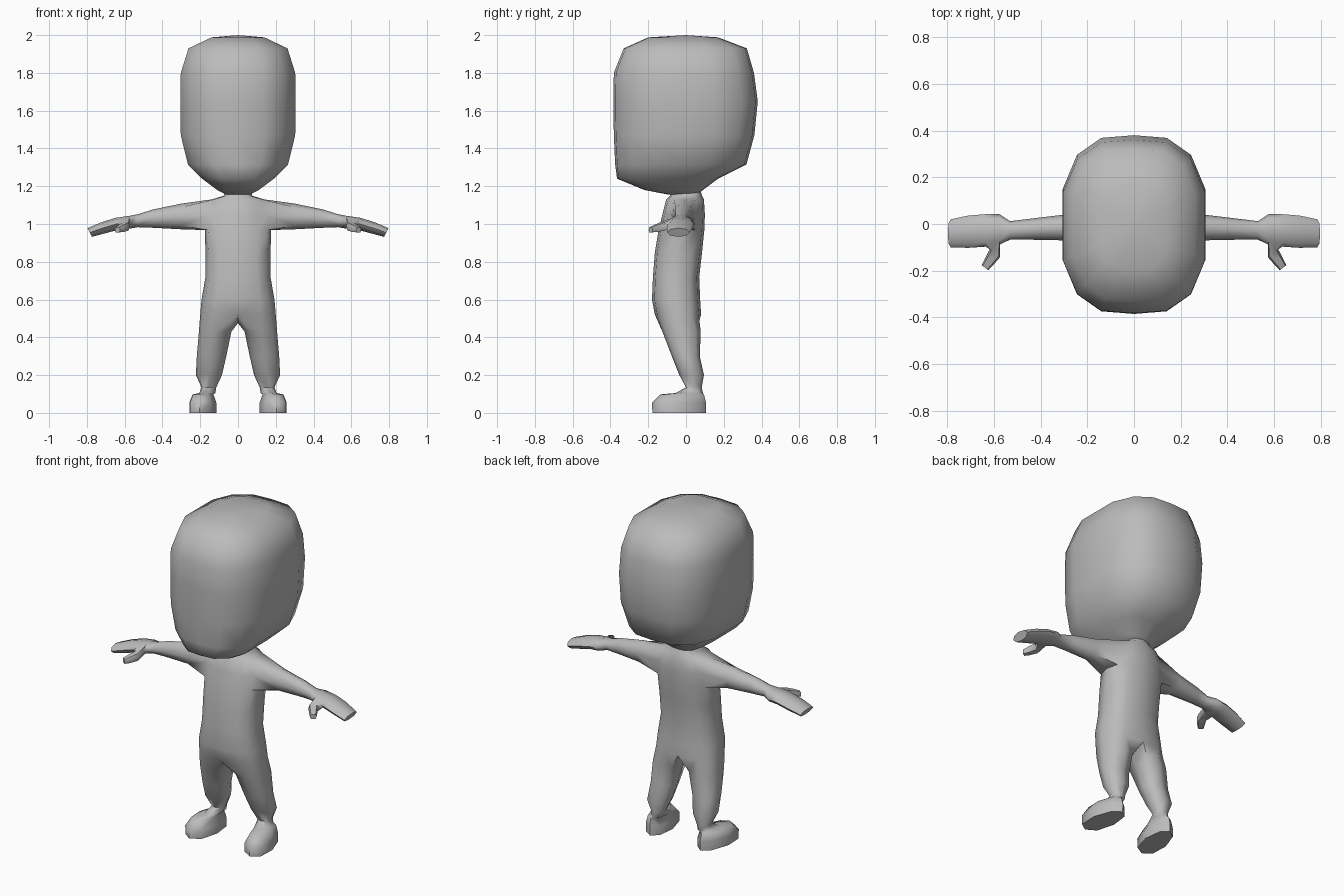
import bpy, bmesh
from math import sin, cos, radians, copysign
from mathutils import Vector

cube = bpy.data.objects.get("Cube")
if cube:
    bpy.data.objects.remove(cube)

grey = bpy.data.materials.new("plain grey")
grey.use_nodes = True
grey.diffuse_color = (0.5, 0.5, 0.5, 1)
grey.node_tree.nodes["Principled BSDF"].inputs["Base Color"].default_value = (0.5, 0.5, 0.5, 1)


def rounded(angle, power):
    """Point on a squared-off unit circle; angle 0 faces the front."""
    s, c = sin(radians(angle)), -cos(radians(angle))
    return copysign(abs(s) ** power, s), copysign(abs(c) ** power, c)


def ring(bm, points):
    return [bm.verts.new(p) for p in points]


def bridge(bm, a, b, closed=True):
    n = len(a)
    return [bm.faces.new((a[i], a[(i + 1) % n], b[(i + 1) % n], b[i]))
            for i in range(n if closed else n - 1)]


def finish(bm, name, mirror=False):
    bmesh.ops.recalc_face_normals(bm, faces=bm.faces)
    mesh = bpy.data.meshes.new(name)
    bm.to_mesh(mesh)
    bm.free()
    mesh.materials.append(grey)
    obj = bpy.data.objects.new(name, mesh)
    bpy.context.collection.objects.link(obj)
    bpy.ops.object.select_all(action='DESELECT')
    obj.select_set(True)
    bpy.context.view_layer.objects.active = obj
    if mirror:
        mod = obj.modifiers.new("mirror", 'MIRROR')
        mod.use_clip = True
        bpy.ops.object.modifier_apply(modifier=mod.name)
    bpy.ops.object.shade_smooth_by_angle(angle=radians(65))


# Head: stacked rounded sections (z, half width, front y, back y)
bm = bmesh.new()
outline = [(0, 1), (.46, .97), (.8, .78), (1, .4)]
outline += [(1, 0)] + [(x, -y) for x, y in reversed(outline)]
outline += [(-x, y) for x, y in reversed(outline[1:-1])]
previous = None
for z, hx, y0, y1 in [(1.155, .06, -.09, .06), (1.18, .11, -.22, .09),
                      (1.24, .19, -.365, .17), (1.315, .265, -.375, .32),
                      (1.47, .303, -.382, .362), (1.65, .305, -.385, .38),
                      (1.8, .303, -.382, .36), (1.93, .262, -.33, .322),
                      (1.988, .14, -.2, .17)]:
    mid, hy = (y0 + y1) / 2, (y1 - y0) / 2
    current = ring(bm, [(hx * x, mid + hy * y, z) for x, y in outline])
    if previous:
        bridge(bm, previous, current)
    else:
        bm.faces.new(current)
    previous = current
top = bm.verts.new((0, 0, 2))
for i, v in enumerate(previous):
    bm.faces.new((v, previous[(i + 1) % len(previous)], top))
finish(bm, "head")

# Torso half: open sections from hip to neck, with a hole at the shoulder
bm = bmesh.new()
torso = []
for z, hx, y0, y1 in [(.52, .2, -.165, .08), (.6, .193, -.18, .075),
                      (.72, .172, -.175, .07), (.85, .172, -.165, .085),
                      (.968, .176, -.145, .097), (1.05, .17, -.125, .1),
                      (1.13, .14, -.105, .095), (1.15, .075, -.085, .085),
                      (1.2, .065, -.07, .07)]:
    mid, hy = (y0 + y1) / 2, (y1 - y0) / 2
    pts = [rounded(a, .75) for a in range(0, 181, 30)]
    pts[0], pts[-1] = (0, -1), (0, 1)
    torso.append(ring(bm, [(hx * x, mid + hy * y, z) for x, y in pts]))
for a, b in zip(torso, torso[1:]):
    bridge(bm, a, b, closed=False)
low, middle, high = torso[4:7]
hole = low[2:5] + [middle[4]] + high[4:1:-1] + [middle[2]]
bm.verts.remove(middle[3])

# Arm and hand: sections along x (x, front y, back y, bottom z, top z)
arm = [hole]
square = [(-.72, -.72), (0, -1), (.72, -.72), (1, 0), (.72, .72), (0, 1), (-.72, .72), (-1, 0)]
for x, y0, y1, z0, z1 in [(.3, -.07, .04, .972, 1.108), (.45, -.067, .022, .98, 1.077),
                          (.53, -.067, .012, .983, 1.052), (.575, -.088, .042, .975, 1.043),
                          (.635, -.097, .042, .972, 1.033), (.71, -.102, .036, .952, 1.01),
                          (.785, -.1, .02, .932, .978)]:
    mid, hy, zc, hz = (y0 + y1) / 2, (y1 - y0) / 2, (z0 + z1) / 2, (z1 - z0) / 2
    lean = .012 if x > .6 else 0
    arm.append(ring(bm, [(x + lean * b, mid + hy * a, zc + hz * b) for a, b in square]))
for a, b in zip(arm, arm[1:]):
    faces = bridge(bm, a, b)
    if b is arm[5]:
        bmesh.ops.delete(bm, geom=faces[6:], context='FACES_ONLY')
bm.faces.new(arm[-1])

# Thumb: grown from the opening in the front edge of the hand
p, q = arm[4], arm[5]
thumb = [p[0], p[7], p[6], q[6], q[7], q[0]]
across = Vector((.8, .6, 0))
shape = [(-.7, -1), (-1, 0), (-.7, 1), (.7, 1), (1, 0), (.7, -1)]
for centre, wide, tall in [((.595, -.125, .987), .028, .022),
                           ((.622, -.165, .975), .022, .018),
                           ((.638, -.187, .969), .018, .013)]:
    tip = ring(bm, [Vector(centre) + across * wide * u + Vector((0, 0, tall * v))
                    for u, v in shape])
    bridge(bm, thumb, tip)
    thumb = tip
bm.faces.new(thumb)

# Leg and foot: sections going down (z, inner x, outer x, front y, back y, toe-out)
crotch = bm.verts.new((0, -.02, .475))
leg = torso[0] + [crotch]
for z, x0, x1, y0, y1, splay in [(.43, .035, .207, -.125, .078, 0),
                                 (.3, .062, .218, -.075, .073, 0),
                                 (.2, .085, .223, -.035, .095, 0),
                                 (.135, .115, .193, 0, .083, 0),
                                 (.105, .12, .205, -.055, .09, .1),
                                 (.098, .13, .24, -.135, .095, .15),
                                 (.055, .115, .258, -.18, .106, .15),
                                 (0, .115, .258, -.178, .105, .15)]:
    xc, hx, yc, hy = (x0 + x1) / 2, (x1 - x0) / 2, (y0 + y1) / 2, (y1 - y0) / 2
    pts = [rounded(a, .8) for a in range(-45, 315, 45)]
    nxt = ring(bm, [(xc + hx * x * (1 - splay * (y > .5)) - splay * hy * y * .8, yc + hy * y, z)
                    for x, y in pts])
    bridge(bm, leg, nxt)
    leg = nxt
bm.faces.new(leg)
finish(bm, "body", mirror=True)
